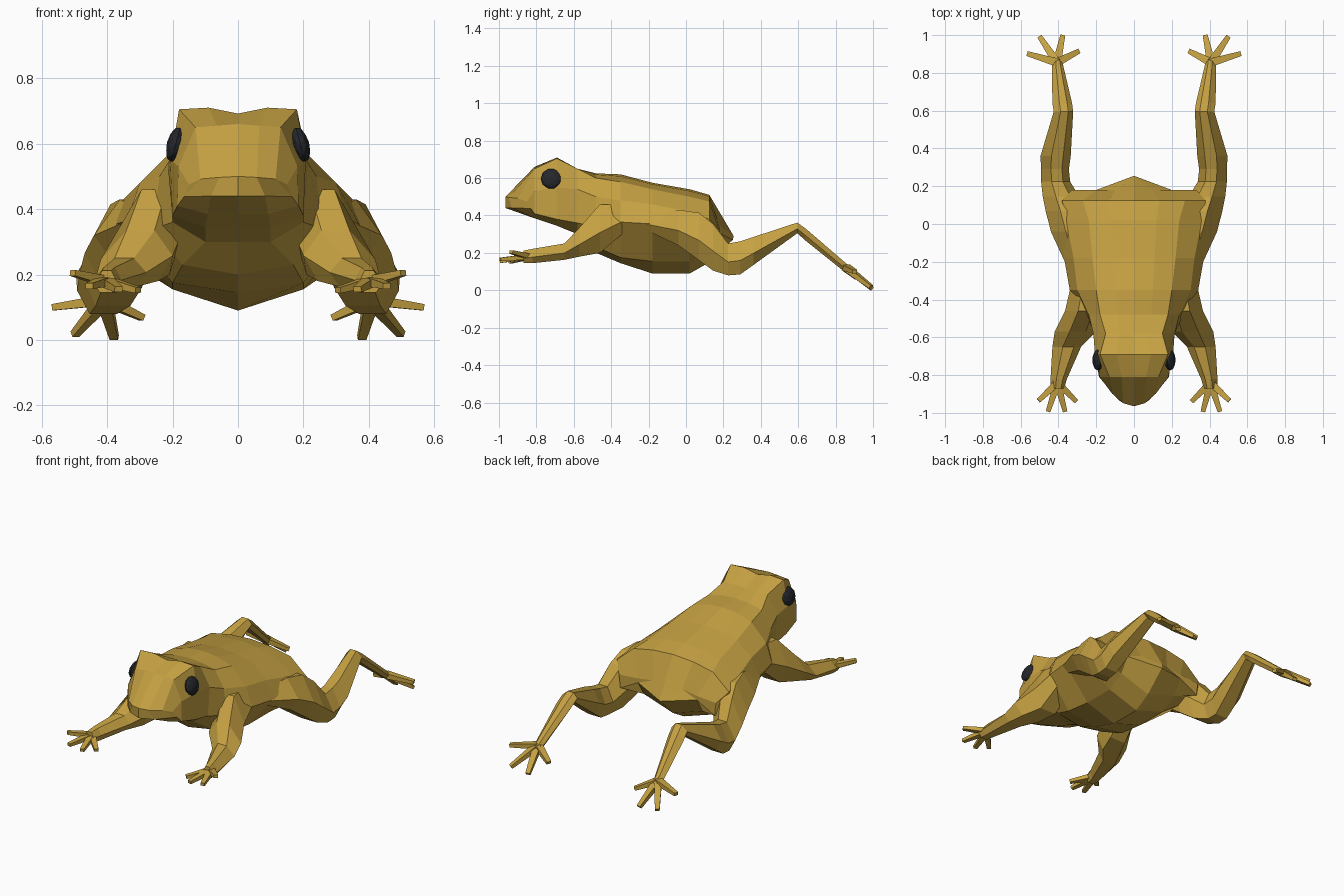
import bpy, bmesh, math
from mathutils import Vector

if "Cube" in bpy.data.objects:
    bpy.data.objects.remove(bpy.data.objects["Cube"])


def material(name, rgb):
    m = bpy.data.materials.new(name)
    m.diffuse_color = (*rgb, 1)
    m.use_nodes = True
    m.node_tree.nodes["Principled BSDF"].inputs["Base Color"].default_value = m.diffuse_color
    return m


SKIN = material("mustard_skin", (0.56, 0.355, 0.055))
BLACK = material("eye_black", (0.018, 0.020, 0.025))


def loft(name, rings, mat):
    """Bridge equally sized closed rings and cap both ends."""
    bm = bmesh.new()
    vs = [[bm.verts.new(p) for p in r] for r in rings]
    n = len(rings[0])
    for a, b in zip(vs, vs[1:]):
        for i in range(n):
            j = (i + 1) % n
            bm.faces.new((a[i], a[j], b[j], b[i]))
    for end in (vs[0], vs[-1]):
        if n == 12:  # curved caps of the body, built from mirrored strips
            for s in (1, -1):
                for strip in ((0, 1, 5, 6), (1, 2, 4, 5), (2, 3, 4)):
                    bm.faces.new([end[s * i] for i in strip])
        else:
            bm.faces.new(end)
    bmesh.ops.recalc_face_normals(bm, faces=bm.faces)
    me = bpy.data.meshes.new(name)
    bm.to_mesh(me)
    bm.free()
    me.materials.append(mat)
    ob = bpy.data.objects.new(name, me)
    bpy.context.collection.objects.link(ob)
    return ob


def body_ring(y, top, back_x, back_z, side_x, side_z, edge_x, edge_z, bottom):
    """Mirrored cross-section: spine, back, side, flank edge, belly, keel."""
    trunk = y > -.5
    keel = .065 if y > -.3 else .03 if trunk else 0
    mid_z = back_z + .005 if y < -.6 else (3 * top + back_z) / 4
    bow = 5 if y < -.9 else 0  # rounded snout
    half = [(0, top), (back_x / 2, mid_z), (back_x, back_z), (side_x, side_z),
            (edge_x, edge_z), (min(.2, edge_x * (.65 if trunk else .5)), bottom + keel),
            (0, bottom)]
    half = [(x, y + bow * x * x, z) for x, z in half]
    return half + [(-x, v, z) for x, v, z in half[-2:0:-1]]


def limb(name, side, sections):
    """Six-sided limb from cross-sections (y, x0, x1, z0, z1)."""
    rings = []
    for y, x0, x1, z0, z1 in sections:
        w, h = x1 - x0, z1 - z0
        prof = [(0, .5), (.25, 1), (.64, 1), (1, .42), (.75, 0), (.2, 0)]
        rings.append([(side * (x0 + w * u), y, z0 + h * v) for u, v in prof])
    return loft(name, rings, SKIN)


def digit(name, start, end, w0, w1):
    """Tapered square toe or finger."""
    a, b = Vector(start), Vector(end)
    d = (b - a).normalized()
    s = d.cross(Vector((0, 0, 1))).normalized()
    u = s.cross(d)
    rings = [[p + s * w * i + u * w * .75 * j
              for i, j in ((-1, -1), (1, -1), (1, 1), (-1, 1))]
             for p, w in ((a, w0), (b, w1))]
    return loft(name, rings, SKIN)


# Head and trunk, from snout to rump
rings = [body_ring(*s) for s in (
    (-.965, .50, .115, .492, .15, .475, .165, .438, .44),
    (-.81, .66, .13, .65, .182, .53, .185, .41, .385),
    (-.69, .692, .18, .705, .207, .55, .20, .38, .345),
    (-.58, .65, .15, .65, .215, .54, .20, .36, .30),
    (-.48, .625, .18, .60, .24, .50, .26, .34, .20),
    (-.35, .62, .20, .58, .30, .48, .34, .365, .145),
    (-.18, .575, .22, .54, .32, .46, .37, .355, .09),
    (.02, .54, .24, .50, .36, .42, .41, .30, .09),
    (.125, .51, .27, .475, .38, .38, .38, .27, .15),
    (.18, .35, .20, .33, .33, .32, .32, .24, .24))]
# Tail point at the centre of the rump
rings[-1][0] = (0, .255, .29)
rings[-1][6] = (0, .25, .27)
loft("body", rings, SKIN)

for side, tag in ((1, "left"), (-1, "right")):
    # Hind leg: thigh, knee, shank, heel, foot
    limb(f"hind_leg_{tag}", side, [
        (-.21, .22, .362, .32, .40), (-.04, .22, .44, .24, .43),
        (.07, .25, .468, .16, .415), (.145, .29, .483, .105, .355),
        (.225, .338, .492, .08, .25),
        (.29, .345, .492, .085, .262), (.36, .335, .495, .135, .285),
        (.595, .322, .425, .305, .362), (.64, .328, .432, .265, .33),
        (.84, .375, .435, .105, .158), (.885, .385, .43, .085, .12)])
    for i, tip in enumerate([(.292, .915, .068), (.378, .995, .007),
                             (.498, .99, .018), (.565, .902, .10)]):
        digit(f"toe_{tag}_{i}", (side * .408, .855, .122),
              (side * tip[0], tip[1], tip[2]), .022, .013)

    # Front leg: shoulder, elbow, forearm, palm
    limb(f"front_leg_{tag}", side, [
        (-.33, .16, .335, .31, .46), (-.46, .17, .365, .20, .46),
        (-.57, .20, .42, .18, .335), (-.65, .28, .432, .163, .25),
        (-.82, .355, .442, .145, .222), (-.87, .37, .44, .145, .212)])
    for i, tip in enumerate([(.305, -.94, .152), (.365, -.993, .155),
                             (.455, -.993, .165), (.505, -.935, .205)]):
        digit(f"finger_{tag}_{i}", (side * .405, -.84, .18),
              (side * tip[0], tip[1], tip[2]), .02, .012)

    # Eye
    bpy.ops.mesh.primitive_ico_sphere_add(
        subdivisions=2, radius=1, location=(side * .191, -.72, .597),
        rotation=(0, side * math.radians(75), 0))
    eye = bpy.context.object
    eye.name = f"eye_{tag}"
    eye.scale = (.056, .056, .027)
    eye.data.materials.append(BLACK)
